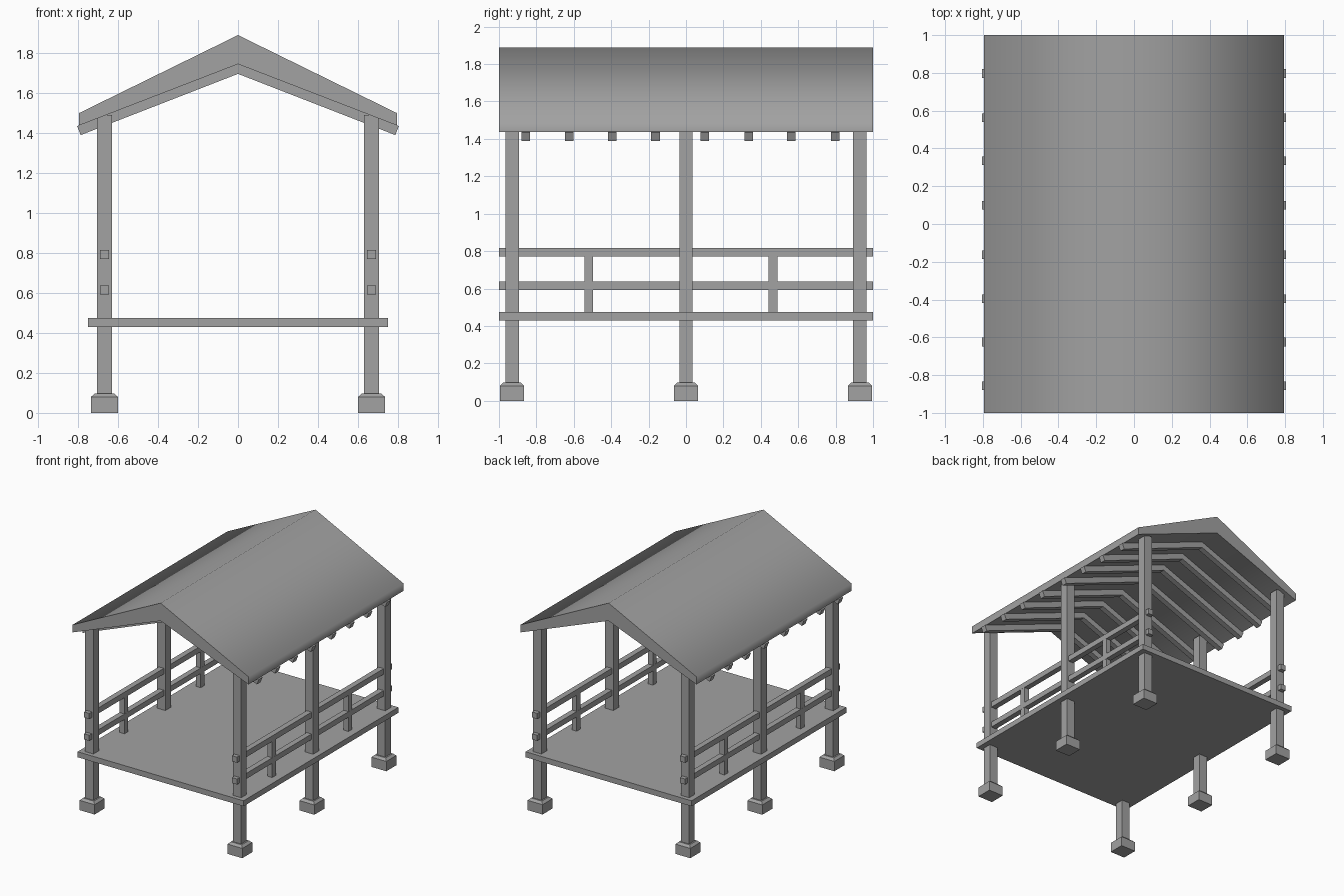
import bpy, bmesh, math
from mathutils import Matrix

cube = bpy.data.objects.get("Cube")
if cube:
    bpy.data.objects.remove(cube, do_unlink=True)

# One plain grey for everything
GREY = (0.36, 0.36, 0.36, 1)
mat = bpy.data.materials.new("plain grey")
mat.use_nodes = True
mat.diffuse_color = GREY
mat.node_tree.nodes["Principled BSDF"].inputs["Base Color"].default_value = GREY


def finish(name, bm):
    bmesh.ops.recalc_face_normals(bm, faces=bm.faces)
    mesh = bpy.data.meshes.new(name)
    bm.to_mesh(mesh)
    bm.free()
    mesh.materials.append(mat)
    obj = bpy.data.objects.new(name, mesh)
    bpy.context.collection.objects.link(obj)
    return obj


def box(name, center, size, z0, z1):
    """Upright box centred on (x, y), spanning z0 to z1."""
    bm = bmesh.new()
    place = Matrix.Translation((*center, (z0 + z1) / 2)) @ Matrix.Diagonal((*size, z1 - z0, 1))
    bmesh.ops.create_cube(bm, size=1, matrix=place)
    return finish(name, bm)


def gable(name, half, y0, y1):
    """Mirror a half outline (ridge top, eave points, ridge bottom) and extrude along y."""
    outline = half + [(-x, z) for x, z in reversed(half[1:-1])]
    bm = bmesh.new()
    rings = [[bm.verts.new((x, y, z)) for x, z in outline] for y in (y0, y1)]
    n, last = len(outline), len(half) - 1
    for i in range(n):
        j = (i + 1) % n
        bm.faces.new((rings[0][i], rings[0][j], rings[1][j], rings[1][i]))
    # Each end is two convex halves meeting at the ridge
    for ring in rings:
        bm.faces.new(ring[:last + 1])
        bm.faces.new(ring[last:] + ring[:1])
    return finish(name, bm)


def footing(name, x, y):
    """Square block with a chamfered top."""
    obj = box(name, (x, y), (0.135, 0.13), 0, 0.08)
    bm = bmesh.new()
    bm.from_mesh(obj.data)
    top = max(bm.faces, key=lambda f: f.calc_center_median().z)
    cap = bmesh.ops.extrude_face_region(bm, geom=[top])["geom"]
    bmesh.ops.delete(bm, geom=[top], context="FACES_ONLY")
    for v in (g for g in cap if isinstance(g, bmesh.types.BMVert)):
        v.co.x = x + (v.co.x - x) * 0.72
        v.co.y = y + (v.co.y - y) * 0.72
        v.co.z = 0.097
    bmesh.ops.recalc_face_normals(bm, faces=bm.faces)
    bm.to_mesh(obj.data)
    bm.free()


# Deck
box("deck", (0, 0), (1.5, 2), 0.43, 0.475)

# Posts, footings and railings on both sides
POST_X = 0.668
for side, sx in (("left", 1), ("right", -1)):
    x = sx * POST_X
    for place, y in (("front", -0.93), ("middle", 0), ("back", 0.93)):
        box(f"{place}_{side}_post", (x, y), (0.074, 0.072), 0.01, 1.49)
        footing(f"{place}_{side}_footing", x, y)
    box(f"{side}_top_rail", (x, 0), (0.046, 2), 0.77, 0.816)
    box(f"{side}_middle_rail", (x, 0), (0.046, 2), 0.592, 0.637)
    for place, y in (("front", -0.52), ("back", 0.465)):
        box(f"{place}_{side}_baluster", (x, y), (0.044, 0.048), 0.475, 0.77)

# Rafters under the roof
for i, y in enumerate((-0.857, -0.625, -0.395, -0.163, 0.1, 0.335, 0.562, 0.797)):
    half = [(0, 1.747), (0.805, 1.435), (0.787, 1.39), (0, 1.696)]
    gable(f"rafter_{i + 1}", half, y - 0.023, y + 0.023)

# Roof slab, softly shaded over the ridge and eaves
roof = gable("roof", [(0, 1.89), (0.795, 1.5), (0.795, 1.438), (0, 1.745)], -1, 1)
bpy.ops.object.select_all(action="DESELECT")
roof.select_set(True)
bpy.context.view_layer.objects.active = roof
bpy.ops.object.shade_smooth_by_angle(angle=math.radians(70))
